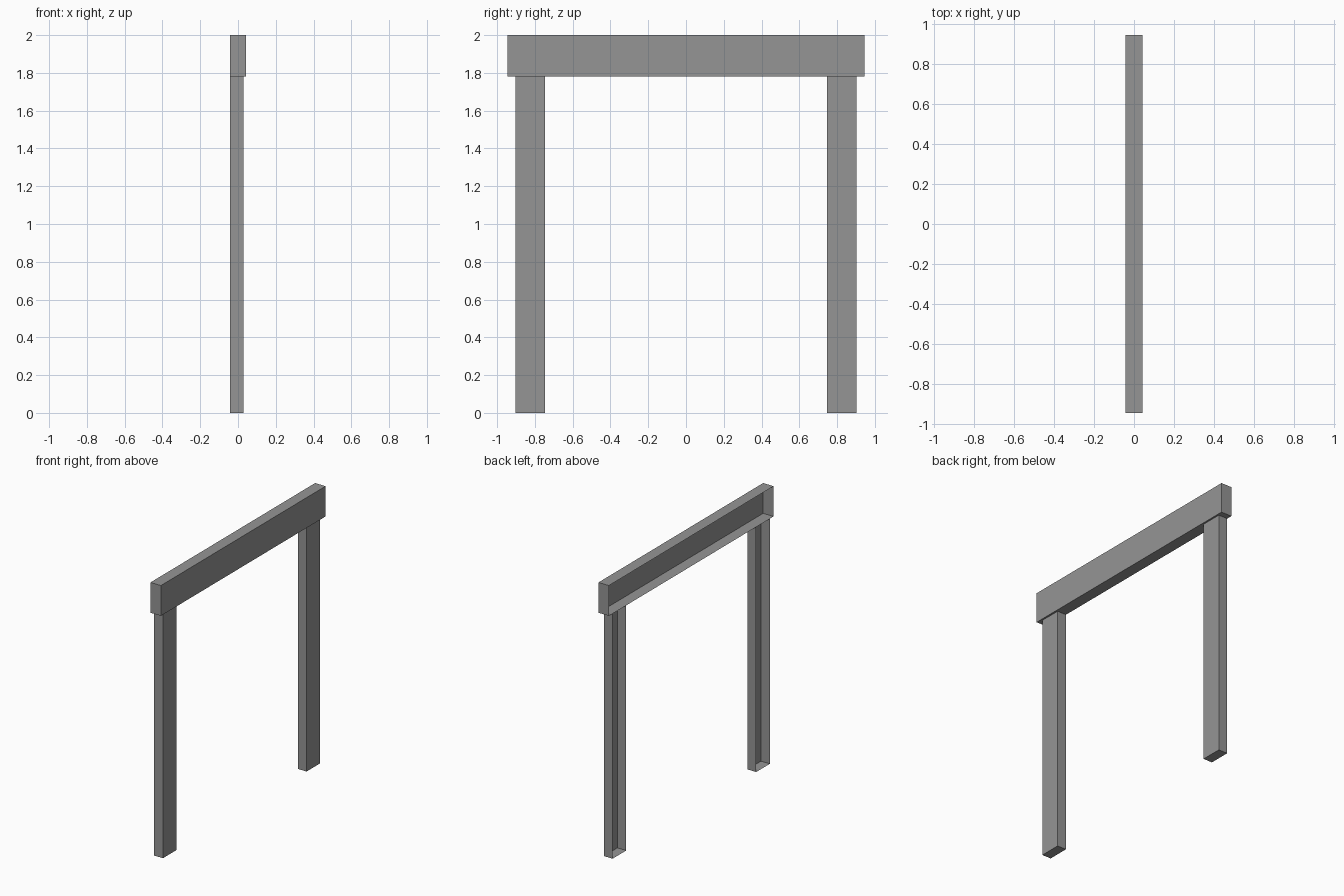
import bpy
import bmesh
from mathutils import Vector

default = bpy.data.objects.get("Cube")
if default:
    bpy.data.objects.remove(default, do_unlink=True)

# Single plain grey
grey = bpy.data.materials.new("trim grey")
grey.use_nodes = True
colour = (0.3, 0.3, 0.3, 1)
grey.diffuse_color = colour
grey.node_tree.nodes["Principled BSDF"].inputs["Base Color"].default_value = colour


def open_box(name, low, high):
    """Thin-skinned box between two corners, with no face on its -x side."""
    low, high = Vector(low), Vector(high)
    bm = bmesh.new()
    bmesh.ops.create_cube(bm, size=1)
    bmesh.ops.scale(bm, vec=high - low, verts=bm.verts)
    bmesh.ops.translate(bm, vec=(low + high) / 2, verts=bm.verts)
    bm.normal_update()
    wall_side = [f for f in bm.faces if f.normal.x < -0.5]
    bmesh.ops.delete(bm, geom=wall_side, context='FACES')
    mesh = bpy.data.meshes.new(name)
    bm.to_mesh(mesh)
    bm.free()
    mesh.materials.append(grey)
    obj = bpy.data.objects.new(name, mesh)
    bpy.context.collection.objects.link(obj)


BACK = -0.042      # open side, flush on all parts
LINTEL_Z = 1.78    # underside of the lintel

# Lintel across the top
open_box("lintel", (BACK, -0.945, LINTEL_Z), (0.042, 0.945, 2))

# Two upright posts, slightly shallower than the lintel
for name, y in (("front_post", -0.824), ("back_post", 0.824)):
    open_box(name, (BACK, y - 0.078, 0), (0.029, y + 0.078, LINTEL_Z))
